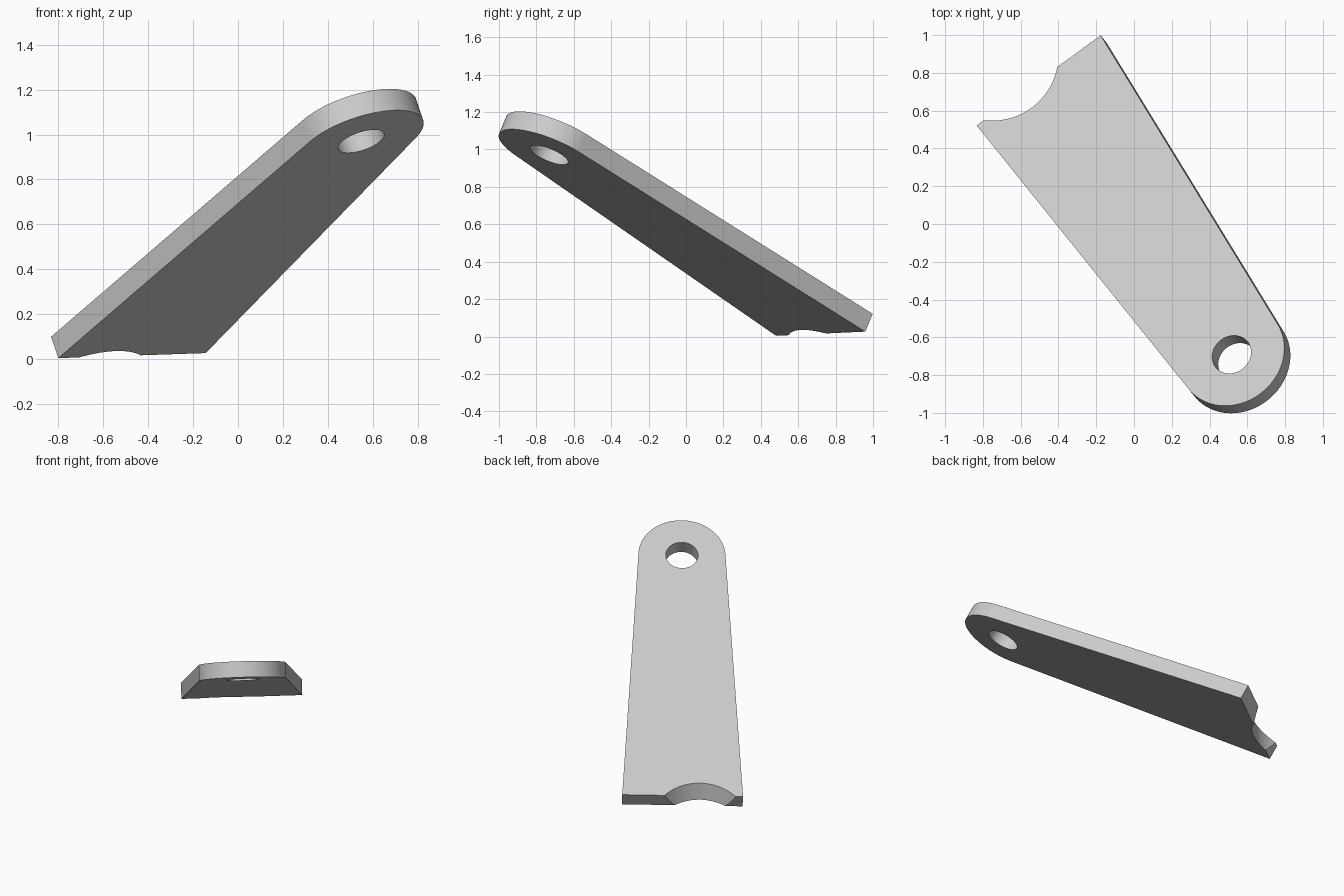
import bpy, bmesh, math
from mathutils import Matrix, Vector

cube = bpy.data.objects.get("Cube")
if cube:
    bpy.data.objects.remove(cube)

# Plate dimensions in its own frame: x along the length, y across, z through
LENGTH, HALF_BASE, TIP_R, THICK, HOLE_R = 2.015, 0.406, 0.292, 0.108, 0.108

# Tilted frame of the plate, origin at the middle of the lower base edge
along = Vector((0.507, -0.72, 0.474)).normalized()
across = Vector((0.806, 0.591, 0.025))
across = (across - along * across.dot(along)).normalized()
frame = Matrix((along, across, along.cross(across))).transposed().to_4x4()
frame.translation = (-0.4725, 0.72, 0.015)

grey = bpy.data.materials.new("light grey")
grey.use_nodes = True
colour = (0.6, 0.6, 0.6, 1)
grey.diffuse_color = colour
grey.node_tree.nodes["Principled BSDF"].inputs["Base Color"].default_value = colour


def prism(name, outline, height):
    """Extrude a closed 2D outline straight up."""
    bm = bmesh.new()
    face = bm.faces.new([bm.verts.new((x, y, 0)) for x, y in outline])
    top = bmesh.ops.extrude_face_region(bm, geom=[face])["geom"]
    bmesh.ops.translate(bm, vec=(0, 0, height),
                        verts=[g for g in top if isinstance(g, bmesh.types.BMVert)])
    bmesh.ops.recalc_face_normals(bm, faces=bm.faces)
    mesh = bpy.data.meshes.new(name)
    bm.to_mesh(mesh)
    bm.free()
    mesh.materials.append(grey)
    obj = bpy.data.objects.new(name, mesh)
    bpy.context.collection.objects.link(obj)
    return obj


def arc(cx, cy, r, start, end, steps):
    angles = [start + (end - start) * i / steps for i in range(steps + 1)]
    return [(cx + r * math.cos(a), cy + r * math.sin(a)) for a in angles]


def circle(cx, cy, r, steps=96):
    return arc(cx, cy, r, 0, math.tau, steps)[:-1]


# Tapered arm whose sides run tangent into the rounded tip
taper = math.acos(TIP_R / math.hypot(LENGTH, HALF_BASE)) - math.atan2(LENGTH, HALF_BASE)
sweep = math.pi / 2 - taper
outline = [(0, HALF_BASE), (0, -HALF_BASE)] + arc(LENGTH, 0, TIP_R, -sweep, sweep, 64)
arm = prism("tapered_arm", outline, THICK)
arm.matrix_world = frame

# Pivot hole square to the plate, and an upright round notch in the base
hole = prism("pivot_hole_cutter", circle(LENGTH, 0, HOLE_R), 3 * THICK)
hole.matrix_world = frame @ Matrix.Translation((0, 0, -THICK))
notch = prism("base_notch_cutter", circle(-0.75, 0.897, 0.35), 1)
notch.location.z = -0.3

bpy.ops.object.select_all(action="DESELECT")
bpy.context.view_layer.objects.active = arm
arm.select_set(True)
for cutter in (hole, notch):
    cutter.hide_render = True
    mod = arm.modifiers.new(cutter.name, "BOOLEAN")
    mod.operation, mod.solver, mod.object = "DIFFERENCE", "EXACT", cutter
    bpy.ops.object.modifier_apply(modifier=mod.name)
    bpy.data.objects.remove(cutter)

bpy.ops.object.shade_smooth_by_angle(angle=math.radians(30))
